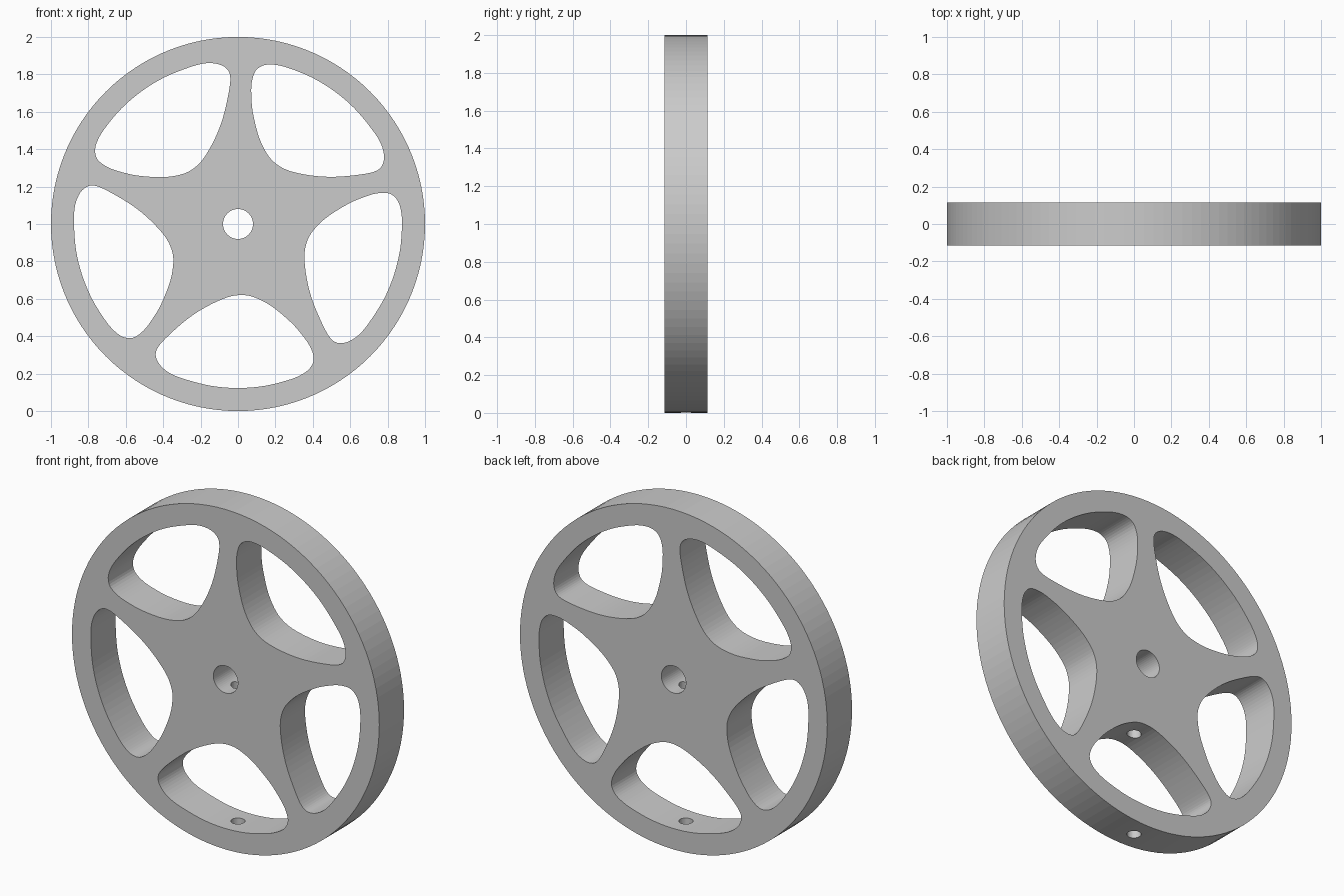
import bpy
import bmesh
import math
from mathutils import Matrix, Vector

RADIUS, HALF_WIDTH, BORE, SCREW = 1.0, 0.115, 0.08, 0.038
SPOKES = 5
CENTRE = Vector((0, 0, RADIUS))

default = bpy.data.objects.get("Cube")
if default:
    bpy.data.objects.remove(default, do_unlink=True)


def circle(radius, sides):
    step = math.tau / sides
    return [(radius * math.cos(i * step), radius * math.sin(i * step)) for i in range(sides)]


def smooth_loop(points, steps):
    """Closed Catmull-Rom curve through the points."""
    pts = [Vector(p) for p in points]
    n = len(pts)
    loop = []
    for i in range(n):
        a, b, c, d = (pts[(i + k) % n] for k in (-1, 0, 1, 2))
        for s in range(steps):
            t = s / steps
            loop.append(b + (c - a) * t / 2
                        + (a - b * 2.5 + c * 2 - d / 2) * t ** 2
                        + (b * 1.5 - a / 2 - c * 1.5 + d / 2) * t ** 3)
    return loop


def prism(name, outline, low, high, matrix):
    """Extrude a flat outline along local z, then place it."""
    bm = bmesh.new()
    face = bm.faces.new([bm.verts.new((p[0], p[1], low)) for p in outline])
    top = bmesh.ops.extrude_face_region(bm, geom=[face])
    moved = [v for v in top["geom"] if isinstance(v, bmesh.types.BMVert)]
    bmesh.ops.translate(bm, verts=moved, vec=(0, 0, high - low))
    bmesh.ops.recalc_face_normals(bm, faces=bm.faces)
    bm.transform(matrix)
    mesh = bpy.data.meshes.new(name)
    bm.to_mesh(mesh)
    bm.free()
    obj = bpy.data.objects.new(name, mesh)
    bpy.context.collection.objects.link(obj)
    return obj


def cut(target, cutter):
    """Subtract the cutter and discard it."""
    cutter.hide_render = True
    mod = target.modifiers.new("cut", "BOOLEAN")
    mod.operation, mod.solver, mod.object = "DIFFERENCE", "EXACT", cutter
    bpy.context.view_layer.objects.active = target
    bpy.ops.object.modifier_apply(modifier=mod.name)
    bpy.data.objects.remove(cutter, do_unlink=True)


# Solid disc standing upright, its axle along y
upright = Matrix.Translation(CENTRE) @ Matrix.Rotation(math.pi / 2, 4, "X")
wheel = prism("spoked_wheel", circle(RADIUS, 120), -HALF_WIDTH, HALF_WIDTH, upright)

# Five rounded windows leave the curved spokes
window = [(-0.44, -0.70), (-0.425, -0.655), (-0.37, -0.595), (-0.27, -0.508),
          (-0.17, -0.443), (-0.06, -0.393), (0.02, -0.38), (0.09, -0.393),
          (0.18, -0.44), (0.28, -0.523), (0.34, -0.59), (0.385, -0.655),
          (0.405, -0.72), (0.385, -0.77), (0.34, -0.805), (0.27, -0.834),
          (0.14, -0.866), (0, -0.877), (-0.14, -0.866), (-0.28, -0.831),
          (-0.365, -0.797), (-0.42, -0.75)]
window_loop = smooth_loop(window, 4)
for i in range(SPOKES):
    turn = Matrix.Rotation(i * math.tau / SPOKES, 4, "Z")
    cut(wheel, prism("window_cutter", window_loop, -0.3, 0.3, upright @ turn))

# Axle bore
cut(wheel, prism("bore_cutter", circle(BORE, 48), -0.3, 0.3, upright))

# Radial screw hole through the rim and hub, up into the bore
cut(wheel, prism("screw_cutter", circle(SCREW, 32), -0.1, RADIUS, Matrix.Identity(4)))
